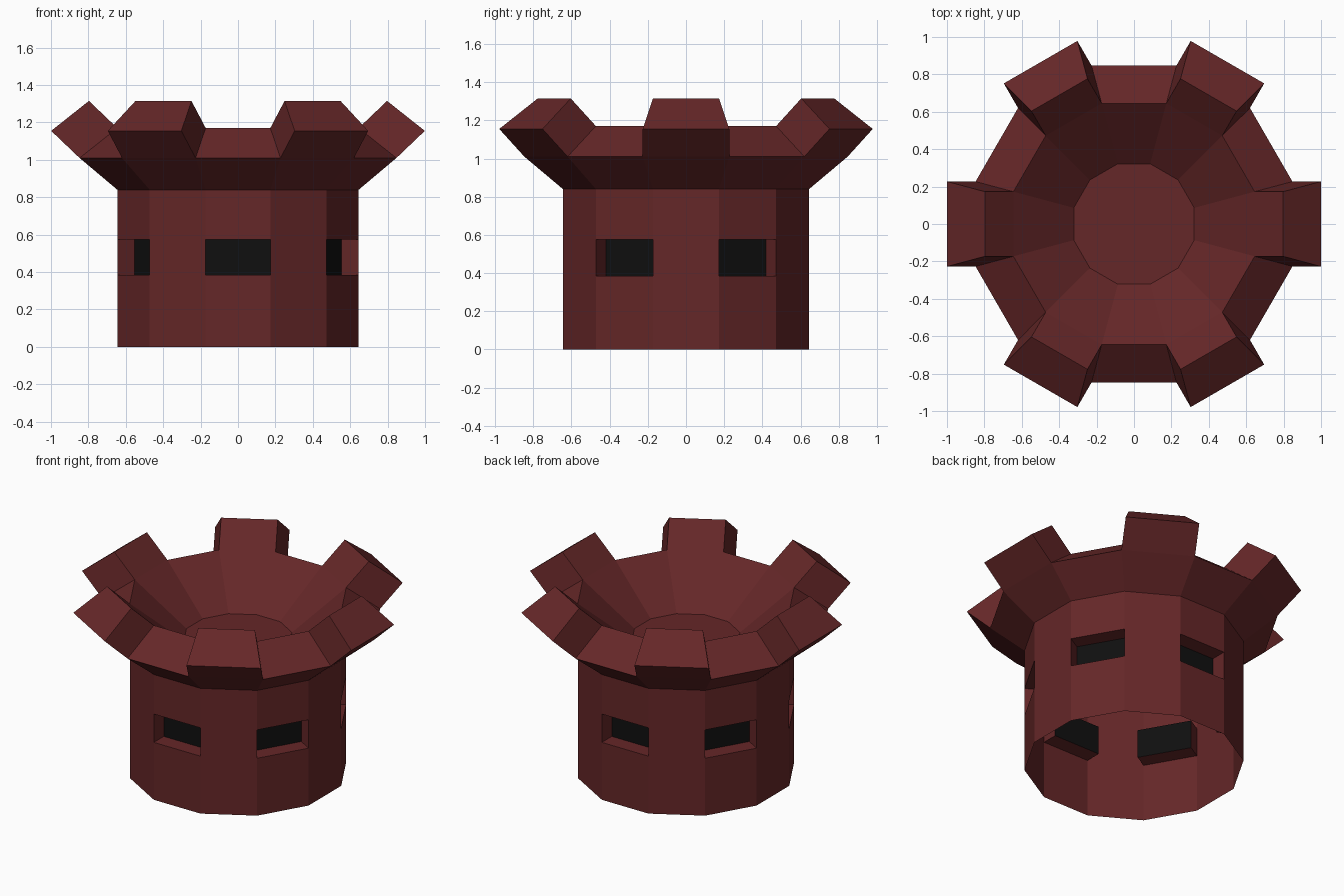
import bpy, bmesh, math
from mathutils import Vector

if "Cube" in bpy.data.objects:
    bpy.data.objects.remove(bpy.data.objects["Cube"])

SIDES = 12


def material(name, rgb):
    m = bpy.data.materials.new(name)
    m.diffuse_color = (*rgb, 1.0)
    m.use_nodes = True
    m.node_tree.nodes["Principled BSDF"].inputs["Base Color"].default_value = m.diffuse_color
    return m


def extrude(bm, faces, out, up, mat=0):
    """Extrude each face separately along its own radial direction and z."""
    for f in bmesh.ops.extrude_discrete_faces(bm, faces=faces)["faces"]:
        c = f.calc_center_median()
        radial = Vector((c.x, c.y, 0)).normalized()
        bmesh.ops.translate(bm, verts=f.verts, vec=radial * out + Vector((0, 0, up)))
        f.material_index = mat


# Profile as (apothem, z): open base, wall, flare, rim, bowl
profile = [(0.645, 0), (0.645, 0.385), (0.645, 0.575), (0.645, 0.84),
           (0.847, 1.01), (0.645, 1.17), (0.322, 0.895)]

bm = bmesh.new()
rings = []
for apothem, z in profile:
    r = apothem / math.cos(math.pi / SIDES)
    angles = [math.radians(30 * k - 15) for k in range(SIDES)]
    rings.append([bm.verts.new((r * math.cos(a), r * math.sin(a), z)) for a in angles])

bands = []
for lo, hi in zip(rings, rings[1:]):
    bands.append([bm.faces.new((lo[k], lo[(k + 1) % SIDES], hi[(k + 1) % SIDES], hi[k]))
                  for k in range(SIDES)])

# Bowl floor
bm.faces.new(rings[-1])

# Recessed windows with dark backs, on every other wall face
extrude(bm, bands[1][1::2], -0.105, 0, mat=1)

# Battlements leaning outward on the other faces of the rim
extrude(bm, bands[4][0::2], 0.152, 0.145)

mesh = bpy.data.meshes.new("turret")
bm.to_mesh(mesh)
bm.free()
mesh.materials.append(material("dark_red", (0.13, 0.02, 0.021)))
mesh.materials.append(material("black", (0.005, 0.005, 0.005)))
turret = bpy.data.objects.new("turret", mesh)
bpy.context.collection.objects.link(turret)
